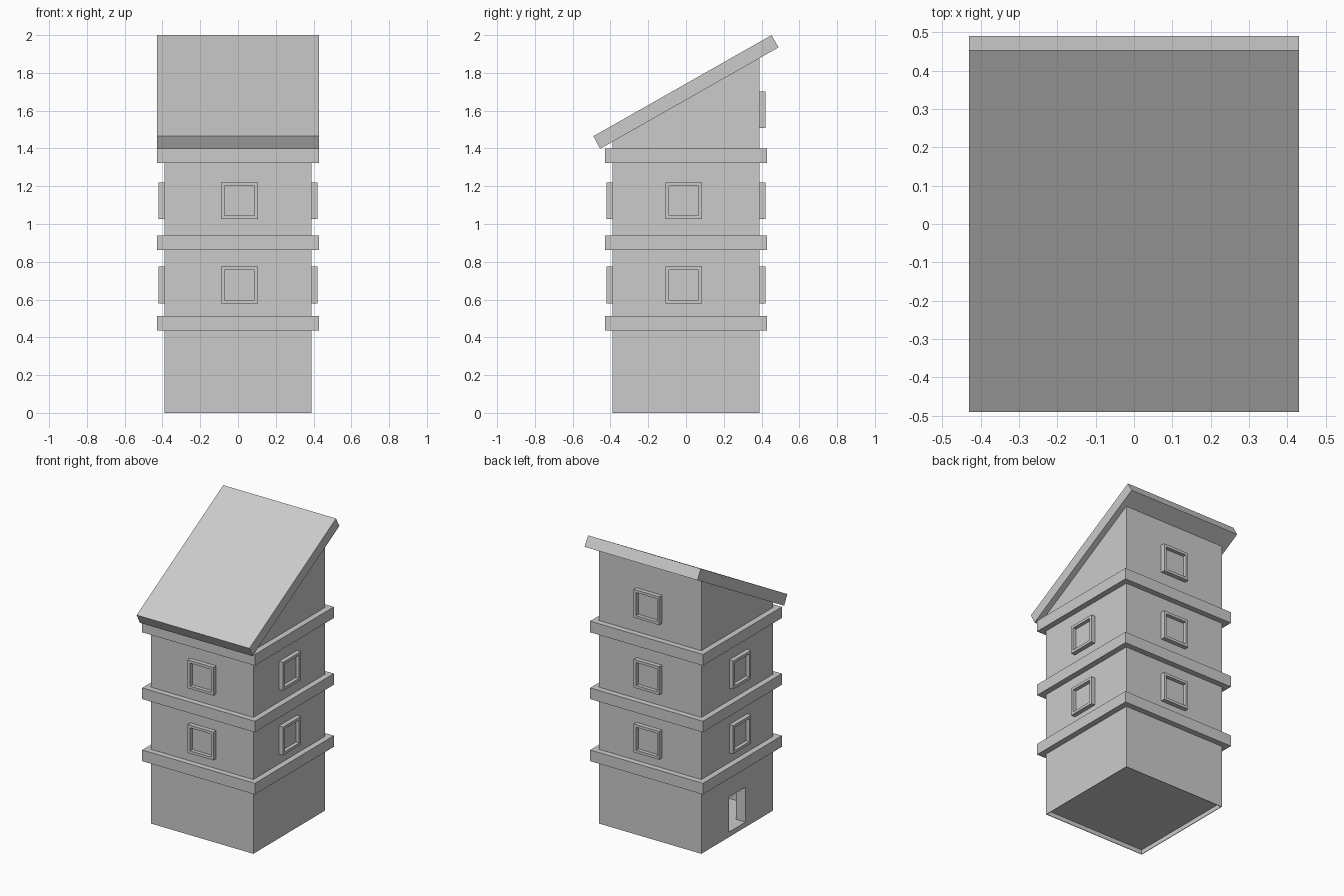
import bpy, bmesh
from math import pi
from mathutils import Matrix, Vector

if "Cube" in bpy.data.objects:
    bpy.data.objects.remove(bpy.data.objects["Cube"], do_unlink=True)

stone = bpy.data.materials.new("light_grey_stone")
stone.use_nodes = True
GREY = (0.6, 0.6, 0.6, 1)
stone.diffuse_color = GREY
stone.node_tree.nodes["Principled BSDF"].inputs["Base Color"].default_value = GREY

WALL = 0.39      # half width of the tower
LEDGE = 0.43     # half width of ledges and roof
FLOOR = 0.03     # height of the floor's underside


def finish(name, bm):
    bmesh.ops.recalc_face_normals(bm, faces=bm.faces[:])
    mesh = bpy.data.meshes.new(name)
    bm.to_mesh(mesh)
    bm.free()
    mesh.materials.append(stone)
    obj = bpy.data.objects.new(name, mesh)
    bpy.context.collection.objects.link(obj)
    return obj


def box(name, low, high):
    low, high = Vector(low), Vector(high)
    bm = bmesh.new()
    place = Matrix.Translation((low + high) / 2) @ Matrix.Diagonal((*(high - low), 1))
    bmesh.ops.create_cube(bm, size=1, matrix=place)
    return finish(name, bm)


def prism(name, profile, half):
    """Extrude a side profile of (y, z) points across x."""
    bm = bmesh.new()
    face = bm.faces.new([bm.verts.new((-half, y, z)) for y, z in profile])
    grown = bmesh.ops.extrude_face_region(bm, geom=[face])["geom"]
    verts = [v for v in grown if isinstance(v, bmesh.types.BMVert)]
    bmesh.ops.translate(bm, verts=verts, vec=(2 * half, 0, 0))
    return finish(name, bm)


def cut(target, cutter):
    cutter.hide_render = True
    mod = target.modifiers.new("opening", "BOOLEAN")
    mod.operation = "DIFFERENCE"
    mod.solver = "EXACT"
    mod.object = cutter
    bpy.context.view_layer.objects.active = target
    bpy.ops.object.modifier_apply(modifier=mod.name)
    bpy.data.objects.remove(cutter, do_unlink=True)


def window(name, turn, z):
    """Raised square frame with a sunken pane, facing front then turned."""
    bm = bmesh.new()
    bmesh.ops.create_cube(bm, size=1, matrix=Matrix.Diagonal((0.195, 0.035, 0.195, 1)))
    pane = [f for f in bm.faces if f.normal.y < -0.9]
    bmesh.ops.inset_individual(bm, faces=pane, thickness=0.026)
    bmesh.ops.inset_individual(bm, faces=pane, thickness=0, depth=-0.025)
    spin = Matrix.Rotation(turn * pi / 2, 4, "Z")
    spot = spin @ Vector((0, -0.4025, 0))
    spot += Vector((0, -0.012, z)) if turn % 2 else Vector((0.008, 0, z))
    bm.transform(Matrix.Translation(spot) @ spin)
    return finish(name, bm)


# Tower walls with a sloping top, a hollow ground floor and a side doorway
tower = prism("tower_walls", [(-WALL, FLOOR), (WALL, FLOOR), (WALL, 1.89), (-WALL, 1.445)], WALL)
inner = WALL - 0.07
cut(tower, box("room_cutter", (-inner, -inner, 0.035), (inner, inner, 0.42)))
cut(tower, box("door_cutter", (-0.5, -0.09, 0.035), (-0.25, 0.09, 0.275)))

# Thin skirt around the recessed floor
thin = 0.004
for side, s in (("left", 1), ("right", -1)):
    a, b = sorted((s * WALL, s * (WALL - thin)))
    box("skirt_" + side, (a, -WALL, 0), (b, WALL, FLOOR))
for side, s in (("back", 1), ("front", -1)):
    a, b = sorted((s * WALL, s * (WALL - thin)))
    box("skirt_" + side, (-WALL + thin, a, 0), (WALL - thin, b, FLOOR))

# Ledges between storeys
for name, z in (("lower", 0.435), ("middle", 0.863), ("upper", 1.323)):
    box(name + "_ledge", (-LEDGE, -LEDGE, z), (LEDGE, LEDGE, z + 0.077))

# Pent roof, rising to the back
prism("roof", [(-0.455, 1.398), (0.49, 1.935), (0.453, 2.0), (-0.49, 1.465)], LEDGE)

# Windows on every side, plus one under the high eave
for turn, side in enumerate(("front", "left", "back", "right")):
    window(side + "_lower_window", turn, 0.677)
    window(side + "_upper_window", turn, 1.123)
window("back_top_window", 2, 1.605)
